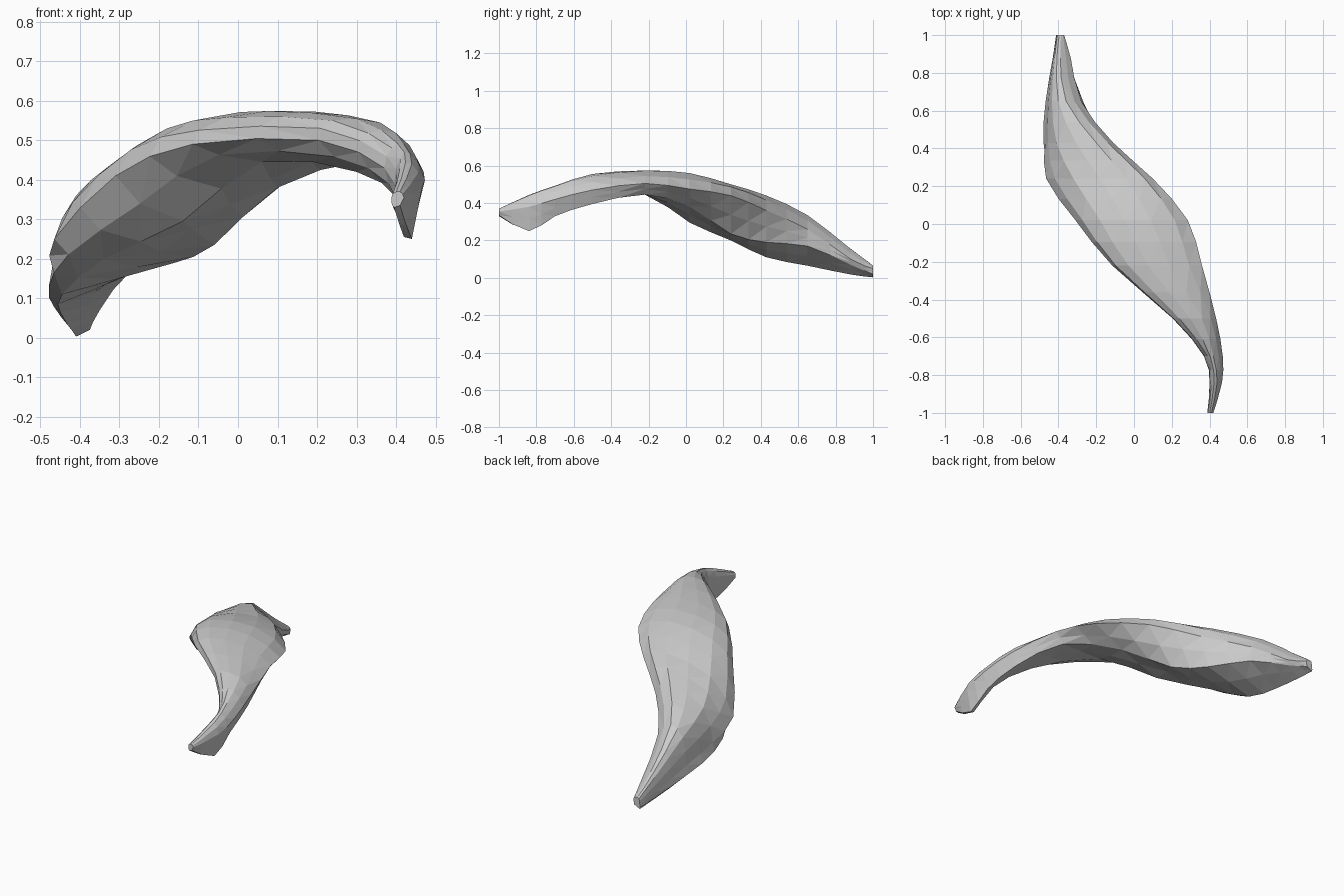
import bpy, bmesh
from mathutils import Vector

if "Cube" in bpy.data.objects:
    bpy.data.objects.remove(bpy.data.objects["Cube"])

# Cross-sections along the strap: y, then (x, z) for
# left, upper left, upper right, right, lower right, lower left
SECTIONS = [
    (-1.00, .388, .345, .392, .365, .41, .37, .42, .355, .41, .335, .395, .33),
    (-0.84, .400, .36, .41, .43, .44, .44, .466, .38, .44, .25, .42, .255),
    (-0.70, .370, .43, .39, .48, .42, .49, .47, .42, .44, .33, .40, .355),
    (-0.50, .205, .50, .24, .55, .36, .545, .435, .47, .41, .395, .30, .42),
    (-0.22, -.115, .49, -.03, .558, .19, .573, .36, .505, .31, .445, .06, .445),
    (0.02, -.31, .41, -.18, .53, .09, .56, .285, .475, .10, .38, -.14, .295),
    (0.24, -.465, .25, -.32, .44, -.04, .50, .10, .44, -.06, .235, -.34, .20),
    (0.43, -.47, .18, -.41, .36, -.20, .44, -.11, .36, -.16, .19, -.445, .11),
    (0.65, -.46, .13, -.435, .28, -.36, .335, -.28, .26, -.27, .17, -.45, .065),
    (0.88, -.43, .06, -.42, .14, -.39, .155, -.335, .10, -.35, .07, -.42, .018),
    (1.00, -.41, .03, -.405, .06, -.385, .065, -.37, .05, -.375, .02, -.41, .003),
]


def midpoint(a, b, c, d):
    """Catmull-Rom point halfway between b and c."""
    return (b + c) * 0.5625 - (a + d) * 0.0625


def refine(rows):
    """Insert one blended row between each neighbouring pair."""
    out = []
    last = len(rows) - 1
    for i in range(last):
        picks = [rows[max(0, min(last, i + k))] for k in (-1, 0, 1, 2)]
        out += [rows[i], [midpoint(*p) for p in zip(*picks)]]
    return out + [rows[-1]]


def round_ring(ring):
    """Double the points around a section, keeping the underside flat."""
    n = len(ring)
    out = []
    for i in range(n):
        a, b, c, d = (ring[(i + k) % n] for k in (-1, 0, 1, 2))
        mid = (b + c) / 2 if i in (3, 4) else midpoint(a, b, c, d)
        out += [b, mid]
    return out


rings = [round_ring([Vector((s[i], s[0], s[i + 1])) for i in range(1, 13, 2)])
         for s in SECTIONS]
rings = refine(rings)

# Arched, twisted strap with closed ends
bm = bmesh.new()
loops = [[bm.verts.new(p) for p in ring] for ring in rings]
n = len(loops[0])
for a, b in zip(loops, loops[1:]):
    for i in range(n):
        j = (i + 1) % n
        bm.faces.new((a[i], a[j], b[j], b[i]))
bm.faces.new(loops[0])
bm.faces.new(loops[-1])

# Low-poly facets
bmesh.ops.triangulate(bm, faces=bm.faces[:], quad_method='SHORT_EDGE')
bmesh.ops.recalc_face_normals(bm, faces=bm.faces[:])

mesh = bpy.data.meshes.new("curved_strap")
bm.to_mesh(mesh)
bm.free()
bpy.context.collection.objects.link(bpy.data.objects.new("curved_strap", mesh))
